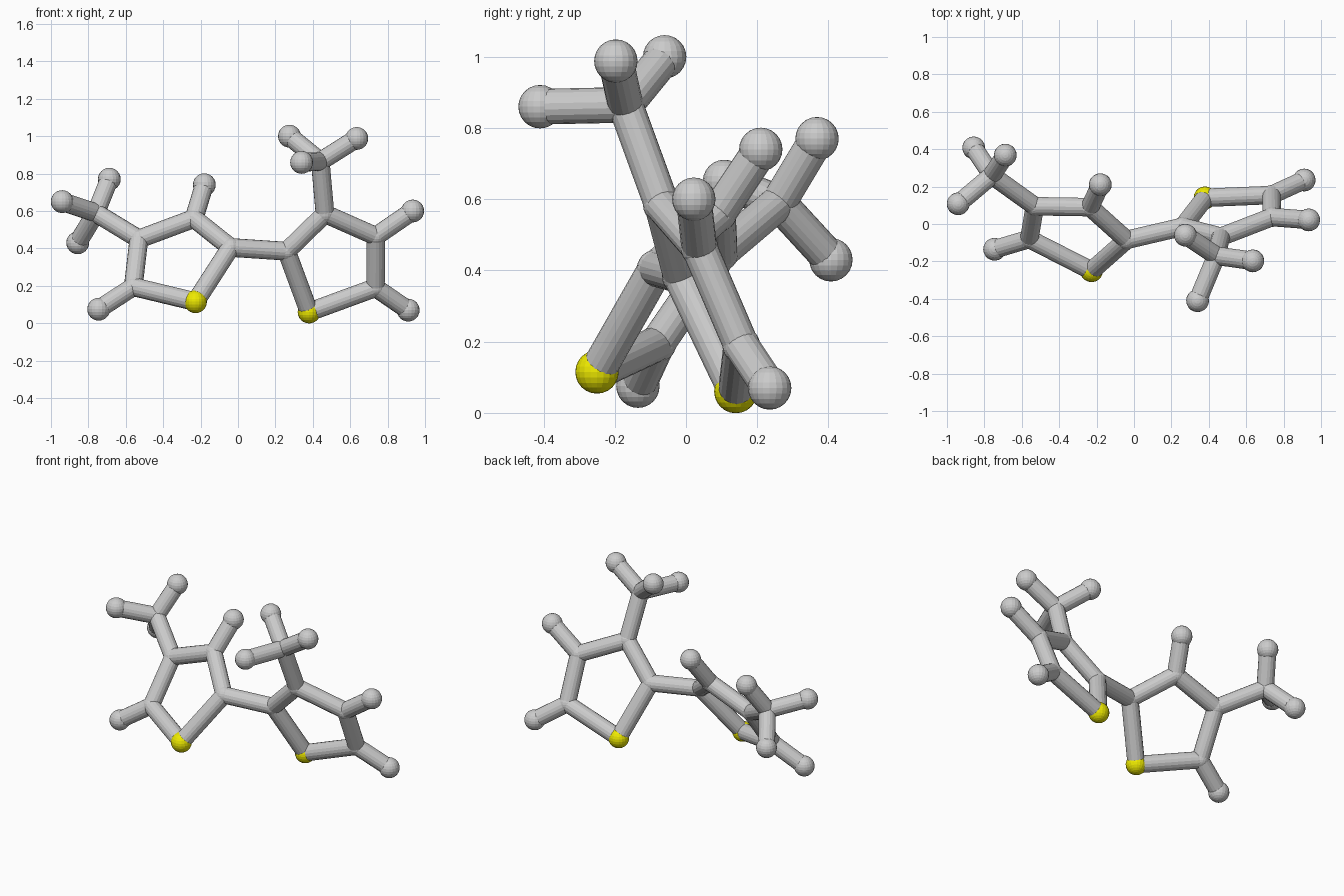
import bpy
from mathutils import Vector

if "Cube" in bpy.data.objects:
    bpy.data.objects.remove(bpy.data.objects["Cube"])

BALL_R, JOINT_R, ROD_R = 0.061, 0.053, 0.05

yellow = bpy.data.materials.new("yellow")
yellow.diffuse_color = (0.85, 0.82, 0.0, 1)
yellow.use_nodes = True
yellow.node_tree.nodes["Principled BSDF"].inputs["Base Color"].default_value = yellow.diffuse_color

# Node positions; the first letter gives the kind:
# s = yellow ball, c = small joint, h = grey end ball
nodes = {
    # left ring
    "s1": (-0.227, -0.25, 0.115), "c1": (-0.04, -0.085, 0.405),
    "c2": (-0.235, 0.09, 0.56), "c3": (-0.53, 0.095, 0.45),
    "c4": (-0.56, -0.08, 0.195),
    "h1": (-0.745, -0.135, 0.075), "h2": (-0.18, 0.21, 0.74),
    # left three-pronged branch
    "c5": (-0.76, 0.26, 0.59), "h3": (-0.688, 0.368, 0.77),
    "h4": (-0.94, 0.108, 0.65), "h5": (-0.857, 0.407, 0.43),
    # right ring
    "s2": (0.38, 0.14, 0.06), "c6": (0.26, -0.015, 0.385),
    "c7": (0.465, -0.068, 0.585), "c8": (0.737, 0.037, 0.465),
    "c9": (0.735, 0.155, 0.19),
    "h6": (0.934, 0.022, 0.6), "h7": (0.91, 0.235, 0.07),
    # right three-pronged branch
    "cx": (0.44, -0.17, 0.865), "h8": (0.275, -0.06, 1.0),
    "h9": (0.635, -0.197, 0.988), "hx": (0.34, -0.41, 0.86),
}

rods = ("s1c1 c1c2 c2c3 c3c4 c4s1 c4h1 c2h2 c3c5 c5h3 c5h4 c5h5 "
        "c1c6 s2c6 c6c7 c7c8 c8c9 c9s2 c8h6 c9h7 c7cx cxh8 cxh9 cxhx").split()


def add_ball(key, pos):
    r = JOINT_R if key[0] == "c" else BALL_R
    bpy.ops.mesh.primitive_uv_sphere_add(segments=20, ring_count=12, radius=r, location=pos)
    ob = bpy.context.object
    ob.name = {"s": "yellow_ball", "c": "joint", "h": "end_ball"}[key[0]]
    if key[0] == "s":
        ob.data.materials.append(yellow)


def add_rod(a, b):
    a, b = Vector(a), Vector(b)
    d = b - a
    bpy.ops.mesh.primitive_cylinder_add(vertices=18, radius=ROD_R, depth=d.length,
                                        location=(a + b) / 2,
                                        rotation=d.to_track_quat("Z", "Y").to_euler())
    bpy.context.object.name = "rod"


# Balls and joints
for key, pos in nodes.items():
    add_ball(key, pos)

# Connecting rods
for pair in rods:
    add_rod(nodes[pair[:2]], nodes[pair[2:]])
